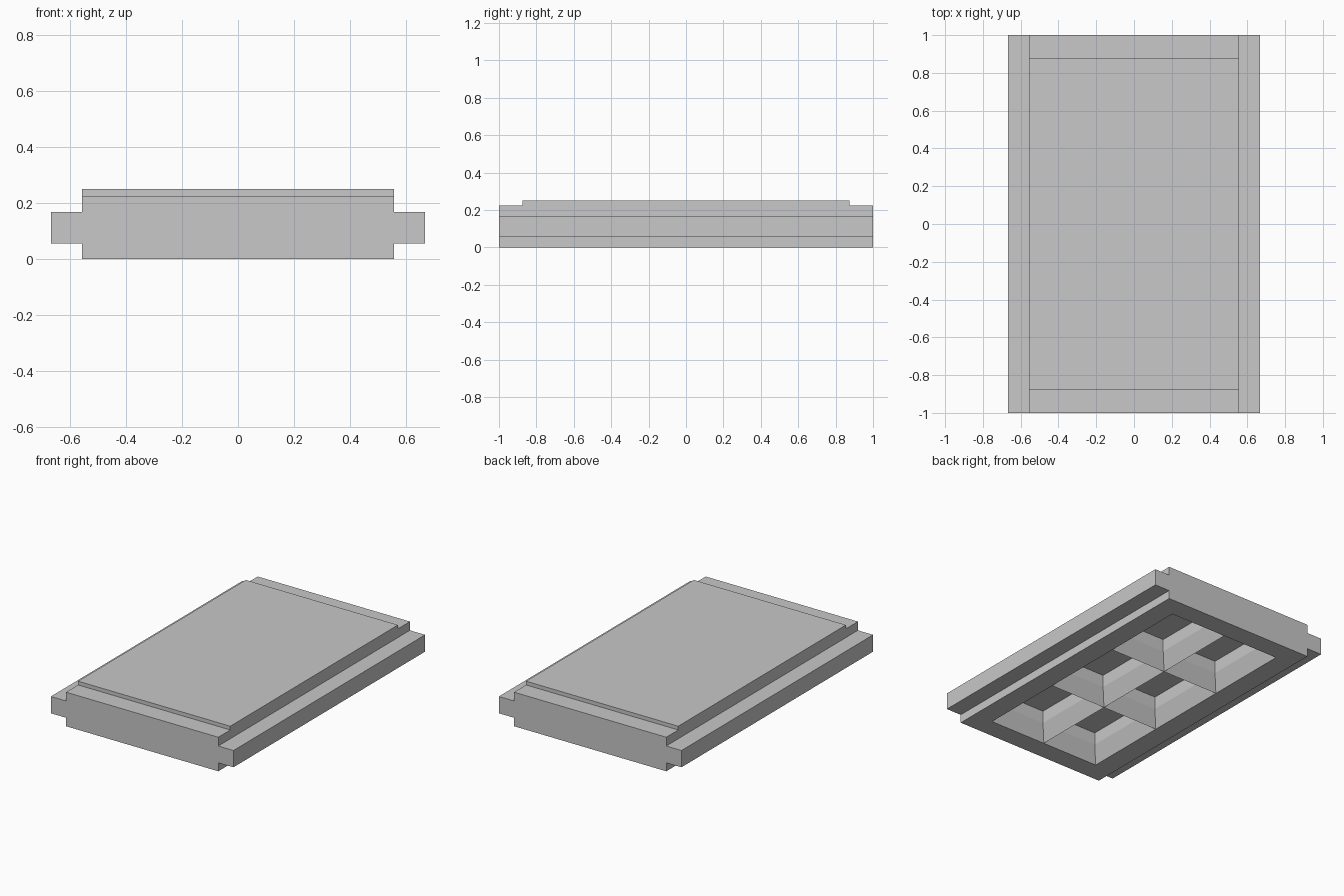
import bpy
import bmesh

old = bpy.data.objects.get("Cube")
if old:
    bpy.data.objects.remove(old, do_unlink=True)

# Material
grey = bpy.data.materials.new("plain_grey")
grey.use_nodes = True
grey.diffuse_color = (0.58, 0.58, 0.58, 1)
grey.node_tree.nodes["Principled BSDF"].inputs["Base Color"].default_value = grey.diffuse_color

# Main dimensions
HALF_LENGTH = 1.0
BODY_X, FLANGE_X = 0.556, 0.667
FLANGE_LOW, FLANGE_HIGH = 0.056, 0.167
BODY_TOP, PANEL_TOP, PANEL_Y = 0.225, 0.25, 0.875
RIM_X, RIM_Y = 0.417, 0.865
COLUMNS, ROWS = 2, 3
TAPER, TAPER_TOP, CEILING = 0.042, 0.111, 0.194


def finish(bm, name):
    bmesh.ops.remove_doubles(bm, verts=bm.verts, dist=0.0001)
    bmesh.ops.recalc_face_normals(bm, faces=bm.faces)
    mesh = bpy.data.meshes.new(name)
    bm.to_mesh(mesh)
    bm.free()
    mesh.materials.append(grey)
    obj = bpy.data.objects.new(name, mesh)
    bpy.context.collection.objects.link(obj)


def add_face(bm, points):
    bm.faces.new([bm.verts.new(p) for p in points])


def rectangle(x0, x1, y0, y1, z, inset=0):
    x0, x1, y0, y1 = x0 + inset, x1 - inset, y0 + inset, y1 - inset
    return [(x0, y0, z), (x1, y0, z), (x1, y1, z), (x0, y1, z)]


def bridge(bm, lower, upper):
    for i in range(len(lower)):
        j = (i + 1) % len(lower)
        add_face(bm, [lower[i], lower[j], upper[j], upper[i]])


# Slab body with a flange along both long sides, open underneath
bm = bmesh.new()
half = [(BODY_X, 0), (BODY_X, FLANGE_LOW), (FLANGE_X, FLANGE_LOW),
        (FLANGE_X, FLANGE_HIGH), (BODY_X, FLANGE_HIGH), (BODY_X, BODY_TOP)]
outline = half + [(-x, z) for x, z in reversed(half)]
ends = [[(x, y, z) for x, z in outline] for y in (-HALF_LENGTH, HALF_LENGTH)]
for end in ends:
    add_face(bm, end)
for i in range(len(outline) - 1):
    add_face(bm, [ends[0][i], ends[0][i + 1], ends[1][i + 1], ends[1][i]])

# Flat border around the underside
bridge(bm, rectangle(-BODY_X, BODY_X, -HALF_LENGTH, HALF_LENGTH, 0),
       rectangle(-RIM_X, RIM_X, -RIM_Y, RIM_Y, 0))

# Pockets with steep tapered mouths that meet in sharp ribs, then upright walls
cell_x, cell_y = 2 * RIM_X / COLUMNS, 2 * RIM_Y / ROWS
for column in range(COLUMNS):
    for row in range(ROWS):
        x, y = -RIM_X + column * cell_x, -RIM_Y + row * cell_y
        cell = (x, x + cell_x, y, y + cell_y)
        mouth = rectangle(*cell, 0)
        throat = rectangle(*cell, TAPER_TOP, TAPER)
        ceiling = rectangle(*cell, CEILING, TAPER)
        bridge(bm, mouth, throat)
        bridge(bm, throat, ceiling)
        add_face(bm, ceiling)
finish(bm, "slab_body")

# Raised panel on top, stopping short of both ends
bm = bmesh.new()
base = rectangle(-BODY_X, BODY_X, -PANEL_Y, PANEL_Y, BODY_TOP)
top = rectangle(-BODY_X, BODY_X, -PANEL_Y, PANEL_Y, PANEL_TOP)
bridge(bm, base, top)
add_face(bm, base)
add_face(bm, top)
finish(bm, "raised_panel")
